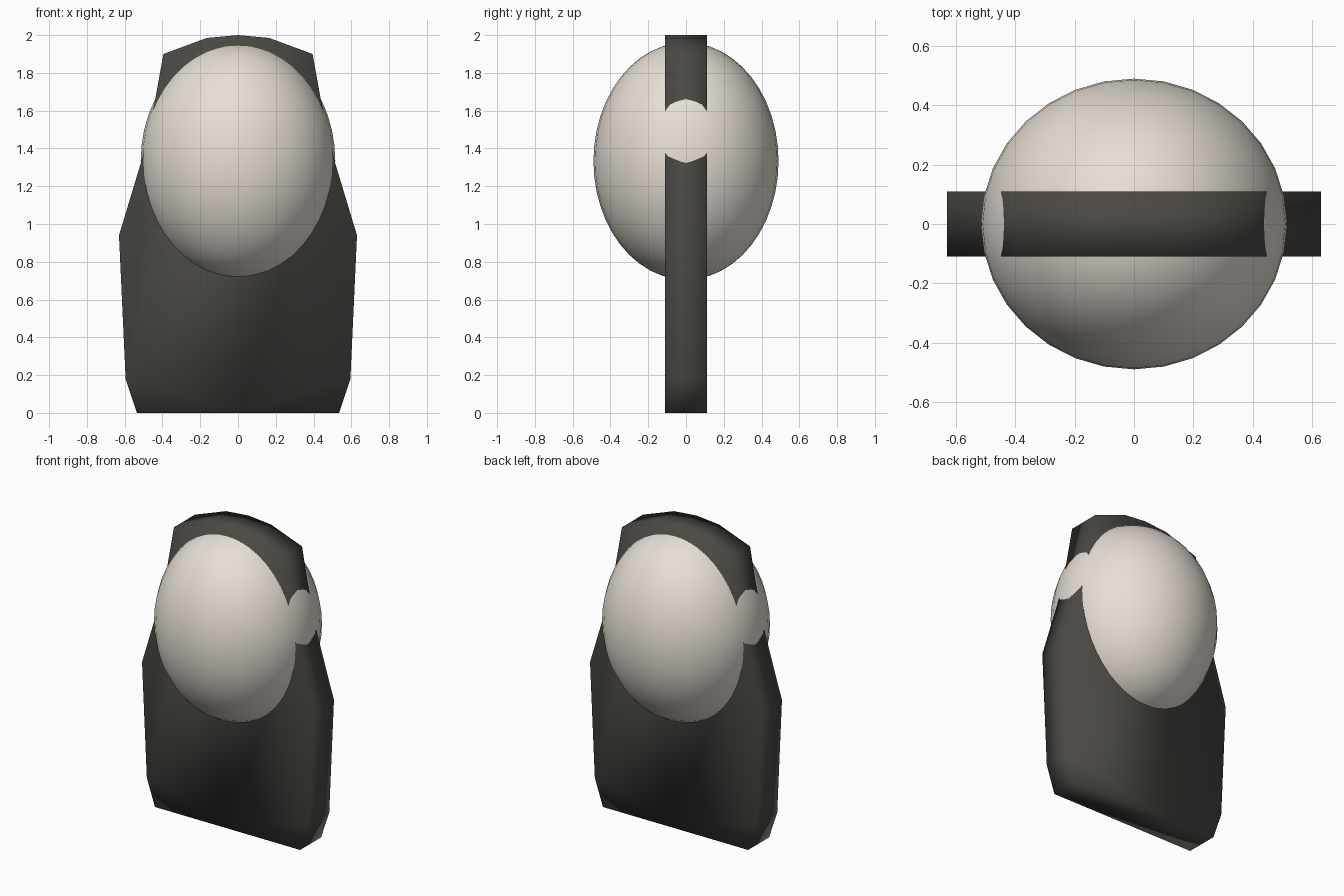
import bpy
import bmesh

if "Cube" in bpy.data.objects:
    bpy.data.objects.remove(bpy.data.objects["Cube"])


def paint(obj, name, color):
    mat = bpy.data.materials.new(name)
    mat.diffuse_color = (*color, 1.0)
    mat.use_nodes = True
    mat.node_tree.nodes["Principled BSDF"].inputs["Base Color"].default_value = mat.diffuse_color
    obj.data.materials.append(mat)
    for poly in obj.data.polygons:
        poly.use_smooth = True


def add_object(name, bm):
    bmesh.ops.recalc_face_normals(bm, faces=bm.faces)
    mesh = bpy.data.meshes.new(name)
    bm.to_mesh(mesh)
    bm.free()
    obj = bpy.data.objects.new(name, mesh)
    bpy.context.collection.objects.link(obj)
    return obj


# Upright slab: mirrored half outline (x, z), extruded through its depth
HALF_DEPTH = 0.11
half = [(0.535, 0.0), (0.595, 0.18), (0.63, 0.94), (0.476, 1.45),
        (0.395, 1.90), (0.165, 1.985)]
outline = [(0.0, 0.0)] + half + [(0.0, 2.0)] + [(-x, z) for x, z in reversed(half)]

bm = bmesh.new()
front = bm.faces.new([bm.verts.new((x, -HALF_DEPTH, z)) for x, z in outline])
ext = bmesh.ops.extrude_face_region(bm, geom=[front], use_keep_orig=True)
back_verts = [v for v in ext["geom"] if isinstance(v, bmesh.types.BMVert)]
bmesh.ops.translate(bm, verts=back_verts, vec=(0, 2 * HALF_DEPTH, 0))
slab = add_object("back_slab", bm)
paint(slab, "dark_brown_grey", (0.07, 0.065, 0.057))

# Egg-shaped body passing through the slab
bpy.ops.mesh.primitive_uv_sphere_add(segments=32, ring_count=24, radius=1.0,
                                     location=(0, 0, 1.333))
egg = bpy.context.object
egg.name = "oval_body"
egg.scale = (0.515, 0.49, 0.628)
bpy.ops.object.transform_apply(location=False, rotation=False, scale=True)
paint(egg, "warm_cream", (0.80, 0.74, 0.67))
